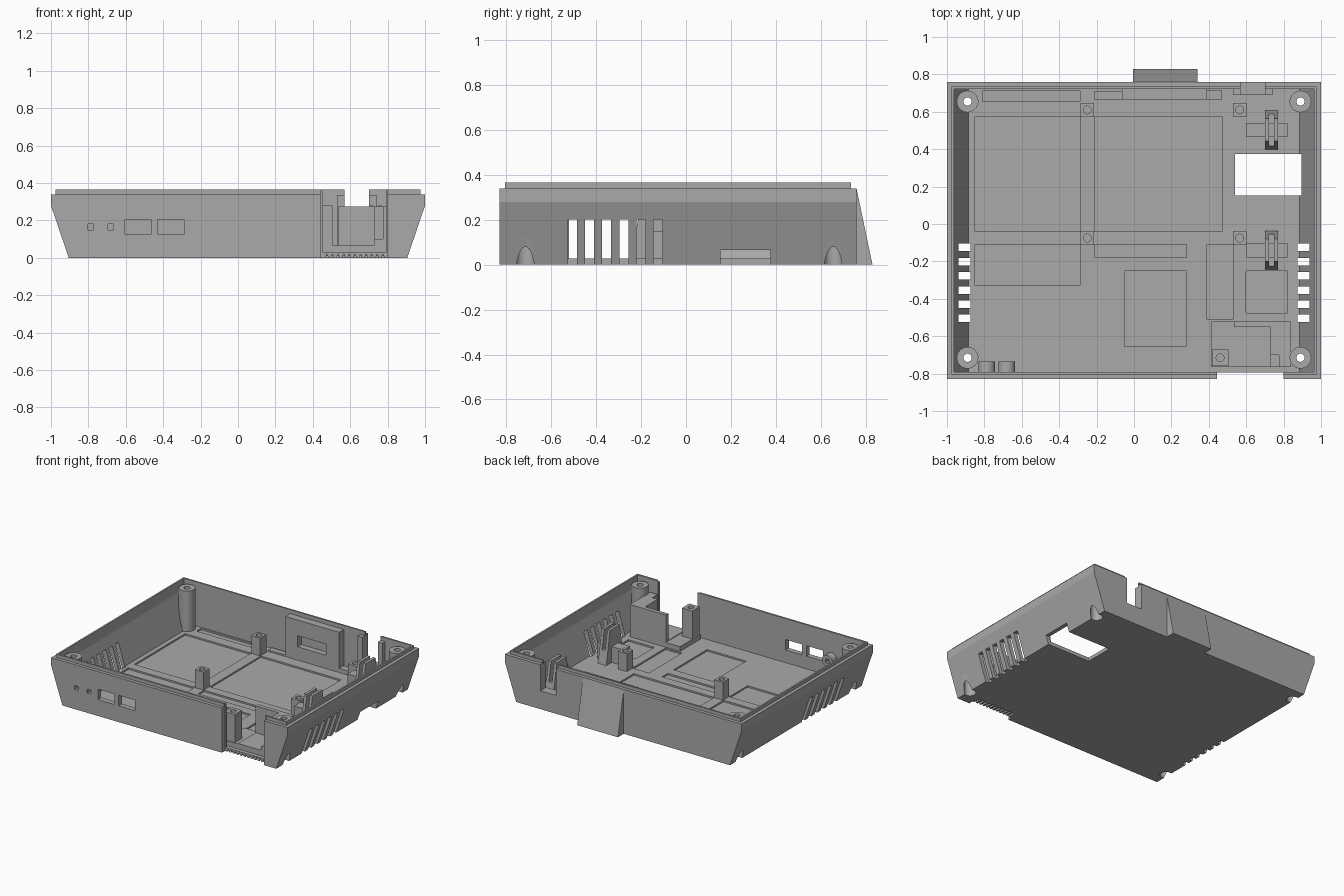
import bpy, bmesh, math
from mathutils import Matrix, Vector

if "Cube" in bpy.data.objects:
    bpy.data.objects.remove(bpy.data.objects["Cube"])

grey = bpy.data.materials.new("plain_grey")
grey.use_nodes = True
grey.diffuse_color = (0.4, 0.4, 0.4, 1)
grey.node_tree.nodes["Principled BSDF"].inputs["Base Color"].default_value = (0.4, 0.4, 0.4, 1)


def make(name, bm):
    bmesh.ops.recalc_face_normals(bm, faces=bm.faces)
    mesh = bpy.data.meshes.new(name)
    bm.to_mesh(mesh)
    bm.free()
    mesh.materials.append(grey)
    ob = bpy.data.objects.new(name, mesh)
    bpy.context.collection.objects.link(ob)
    return ob


def box(name, x, y, z):
    bm = bmesh.new()
    size = Matrix.Diagonal((x[1] - x[0], y[1] - y[0], z[1] - z[0], 1))
    mid = Matrix.Translation([sum(a) / 2 for a in (x, y, z)])
    bmesh.ops.create_cube(bm, size=1, matrix=mid @ size)
    return make(name, bm)


def prism(name, axis, pts, lo, hi):
    """Extrude a profile along x or y; points hold the other two axes."""
    bm = bmesh.new()
    place = (lambda p: (lo, p[0], p[1])) if axis == "x" else (lambda p: (p[0], lo, p[1]))
    face = bm.faces.new([bm.verts.new(place(p)) for p in pts])
    side = bmesh.ops.extrude_face_region(bm, geom=[face])["geom"]
    step = Vector((hi - lo, 0, 0) if axis == "x" else (0, hi - lo, 0))
    bmesh.ops.translate(bm, vec=step, verts=[v for v in side if isinstance(v, bmesh.types.BMVert)])
    return make(name, bm)


def cylinder(name, at, r, length, along_y=False):
    bm = bmesh.new()
    turn = Matrix.Rotation(math.pi / 2, 4, "X") if along_y else Matrix()
    bmesh.ops.create_cone(bm, cap_ends=True, segments=32, radius1=r, radius2=r,
                          depth=length, matrix=Matrix.Translation(at) @ turn)
    return make(name, bm)


def combine(ob, tool, how="DIFFERENCE"):
    """Apply one boolean and discard the tool."""
    mod = ob.modifiers.new("cut", "BOOLEAN")
    mod.operation, mod.object, mod.solver = how, tool, "EXACT"
    graph = bpy.context.evaluated_depsgraph_get()
    mesh = bpy.data.meshes.new_from_object(ob.evaluated_get(graph))
    ob.modifiers.clear()
    ob.data = mesh
    bpy.data.objects.remove(tool)


def cut_box(ob, x, y, z):
    combine(ob, box("cutter", x, y, z))


def hull(name):
    half = [(0.905, 0), (1, 0.28), (1, 0.34)]
    pts = half + [(-x, z) for x, z in reversed(half)]
    return prism(name, "y", pts, -0.83, 0.76)


# Tray shell with stepped rim and tapered inside
FLOOR = 0.028
shell = hull("tray_shell")
combine(shell, box("rim", (-0.975, 0.975), (-0.805, 0.735), (0.3, 0.365)), "UNION")
inner = [(0.885, FLOOR), (0.962, 0.28), (0.962, 0.5)]
combine(shell, prism("cavity", "y", inner + [(-x, z) for x, z in reversed(inner)], -0.79, 0.722))

# Shallow floor pockets
for x, y in [((-0.85, -0.29), (-0.04, 0.575)), ((-0.21, 0.47), (-0.04, 0.575)),
             ((-0.85, -0.29), (-0.33, -0.11)), ((-0.21, 0.28), (-0.18, -0.11)),
             ((-0.05, 0.28), (-0.655, -0.25)), ((0.39, 0.53), (-0.51, -0.11)),
             ((0.6, 0.82), (-0.475, -0.25)), ((-0.81, -0.29), (0.655, 0.71))]:
    cut_box(shell, x, y, (0.016, 0.1))

# Side vents
for i in range(6):
    y = -0.505 + i * 0.076
    for s in (-1, 1):
        cut_box(shell, sorted((s * 0.875, s * 1.1)), (y - 0.02, y + 0.02), (-0.1, 0.2))

# Front port windows, front gap, rear gap and bottom opening
for x, z in [((-0.605, -0.465), (0.125, 0.205)), ((-0.43, -0.29), (0.125, 0.205)),
             ((-0.802, -0.772), (0.15, 0.18)), ((-0.695, -0.665), (0.15, 0.18))]:
    cut_box(shell, x, (-0.9, -0.75), z)
cut_box(shell, (0.445, 0.8), (-0.9, -0.795), (-0.1, 0.6))
cut_box(shell, (0.455, 0.79), (-0.9, -0.77), (FLOOR, 0.6))
cut_box(shell, (0.57, 0.7), (0.7, 0.8), (0.14, 0.6))
cut_box(shell, (0.54, 1.1), (0.153, 0.375), (-0.1, 0.065))

# Grip grooves under the front gap
for i in range(11):
    x = 0.475 + i * 0.03
    combine(shell, prism("groove", "y", [(x - 0.012, -0.01), (x + 0.012, -0.01), (x, 0.022)], -0.9, -0.74))

# Corner screw pillars with countersunk holes
for x in (-0.89, 0.89):
    for y in (-0.715, 0.655):
        pillar = cylinder("screw_pillar", (x, y, 0.17), 0.058, 0.336)
        combine(pillar, hull("limit"), "INTERSECT")
        for ob in (pillar, shell):
            combine(ob, cylinder("bore", (x, y, 0.2), 0.022, 0.6))
            combine(ob, cylinder("counterbore", (x, y, 0), 0.042, 0.24))


# Square board posts with blind holes
def post(x, y, half, top):
    ob = box("board_post", (x - half, x + half), (y - half, y + half), (0.01, top))
    combine(ob, cylinder("hole", (x, y, top), 0.021, 0.12))


for x in (-0.25, 0.565):
    for y in (-0.075, 0.61):
        post(x, y, 0.037, 0.165)
post(0.46, -0.715, 0.044, 0.28)

# Indicator tubes
for x in (-0.787, -0.68):
    tube = cylinder("indicator_tube", (x, -0.765, 0.165), 0.045, 0.06, True)
    cut_box(tube, (x - 0.015, x + 0.015), (-0.9, -0.6), (0.15, 0.18))

# Socket housing behind the front gap
housing = box("socket_housing", (0.535, 0.84), (-0.765, -0.52), (0.01, 0.275))
cut_box(housing, (0.5, 0.73), (-0.9, -0.55), (0.07, 0.5))
cut_box(housing, (0.7, 0.775), (-0.9, -0.7), (0.1, 0.5))
box("socket_base", (0.415, 0.535), (-0.765, -0.52), (0.01, 0.065))

# Rear connector box and outside sloped cover
connector = box("connector_box", (-0.065, 0.39), (0.665, 0.74), (0.01, 0.335))
cut_box(connector, (0.04, 0.28), (0.6, 0.71), (0.13, 0.215))
box("connector_flange", (0.38, 0.47), (0.665, 0.715), (0.01, 0.06))
box("connector_step", (-0.21, -0.06), (0.665, 0.71), (0.01, 0.04))
prism("rear_cover", "x", [(0.75, 0), (0.83, 0), (0.76, 0.335), (0.75, 0.335)], -0.005, 0.34)

# Rear gap guide rails
for x in (0.53, 0.7):
    box("gap_guide", (x, x + 0.04), (0.69, 0.73), (0.01, 0.335))
box("gap_sill", (0.53, 0.74), (0.69, 0.73), (0.01, 0.14))

# Tapered clip brackets with crossbars
for y in (0.503, -0.14):
    clip = prism("clip_plate", "x", [(y - 0.107, 0.01), (y + 0.107, 0.01),
                                     (y + 0.06, 0.28), (y - 0.06, 0.28)], 0.7, 0.77)
    cut_box(clip, (0.722, 0.748), (y - 0.2, y + 0.2), (0.13, 0.4))
    box("clip_crossbar", (0.6, 0.82), (y - 0.038, y + 0.038), (0.01, 0.15))

# Flat shading with smooth round parts
for ob in bpy.context.collection.objects:
    ob.select_set(ob.type == "MESH" and ob.name.startswith(("screw", "indicator")))
    if ob.select_get():
        bpy.context.view_layer.objects.active = ob
bpy.ops.object.shade_smooth_by_angle(angle=math.radians(30))
